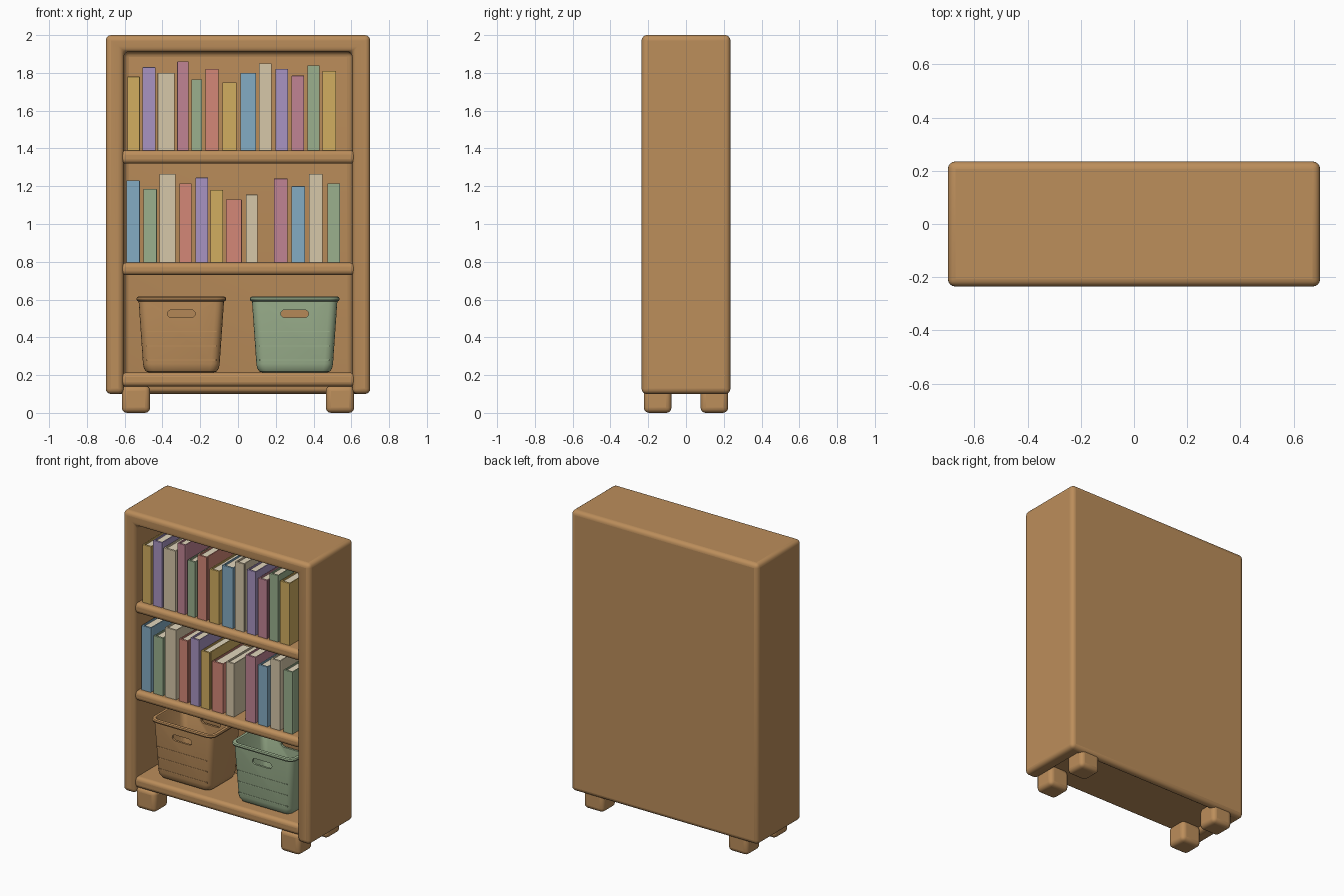
import bpy, bmesh, math
from mathutils import Matrix, Vector

if "Cube" in bpy.data.objects:
    bpy.data.objects.remove(bpy.data.objects["Cube"])


def material(name, r, g, b):
    m = bpy.data.materials.new(name)
    lin = [(c / 255 / 12.92) if c < 10 else ((c / 255 + 0.055) / 1.055) ** 2.4 for c in (r, g, b)]
    m.diffuse_color = (*lin, 1)
    m.use_nodes = True
    m.node_tree.nodes["Principled BSDF"].inputs["Base Color"].default_value = m.diffuse_color
    return m


WOOD = material("wood", 188, 142, 91)
PAPER = material("paper", 226, 214, 188)
COVERS = {
    "yellow": material("yellow", 209, 174, 96),
    "purple": material("purple", 168, 148, 194),
    "cream": material("cream", 214, 199, 168),
    "pink": material("pink", 192, 132, 148),
    "green": material("green", 155, 176, 141),
    "red": material("red", 211, 135, 119),
    "blue": material("blue", 132, 172, 195),
}


def make_object(name, bm, mats, bevel=0.0, segments=3):
    mesh = bpy.data.meshes.new(name)
    bmesh.ops.recalc_face_normals(bm, faces=bm.faces)
    bm.to_mesh(mesh)
    bm.free()
    ob = bpy.data.objects.new(name, mesh)
    bpy.context.collection.objects.link(ob)
    for m in mats:
        mesh.materials.append(m)
    if bevel:
        add_bevel(ob, bevel, segments)
    return ob


def add_bevel(ob, width, segments):
    mod = ob.modifiers.new("rounded_edges", "BEVEL")
    mod.width, mod.segments, mod.limit_method = width, segments, "ANGLE"


def smooth(ob):
    bpy.ops.object.select_all(action="DESELECT")
    ob.select_set(True)
    bpy.context.view_layer.objects.active = ob
    bpy.ops.object.shade_smooth_by_angle(angle=math.radians(35))


def add_box(bm, lo, hi, mat=0):
    lo, hi = Vector(lo), Vector(hi)
    mtx = Matrix.Translation((lo + hi) / 2) @ Matrix.Diagonal((*(hi - lo), 1))
    verts = bmesh.ops.create_cube(bm, size=1, matrix=mtx)["verts"]
    for f in {f for v in verts for f in v.link_faces}:
        f.material_index = mat


def box(name, lo, hi, bevel=0.0, mat=WOOD, segments=4):
    bm = bmesh.new()
    add_box(bm, lo, hi)
    ob = make_object(name, bm, [mat], bevel, segments)
    smooth(ob)
    return ob


def subtract(ob, cutter):
    mod = ob.modifiers.new("cut", "BOOLEAN")
    mod.operation, mod.object, mod.solver = "DIFFERENCE", cutter, "EXACT"
    cutter.hide_render = True
    cutter.hide_viewport = True


def loft(rings, n=5):
    """Closed skin through rounded rectangles given as (half x, half y, z, radius)."""
    bm = bmesh.new()
    loops = []
    for hx, hy, z, r in rings:
        loop = []
        for k, (sx, sy) in enumerate([(1, 1), (-1, 1), (-1, -1), (1, -1)]):
            for i in range(n):
                a = math.pi / 2 * (k + i / (n - 1))
                loop.append(bm.verts.new((sx * (hx - r) + r * math.cos(a),
                                          sy * (hy - r) + r * math.sin(a), z)))
        loops.append(loop)
    for a, b in zip(loops, loops[1:]):
        for i in range(len(a)):
            j = (i + 1) % len(a)
            bm.faces.new((a[i], a[j], b[j], b[i]))
    bm.faces.new(loops[0][::-1])
    bm.faces.new(loops[-1])
    return bm


# Hollow case: sides, top and back in one rounded shell, open below and in front
case = box("case", (-0.70, -0.235, 0.10), (0.70, 0.235, 2.0))
hollow = box("case_cutter", (-0.605, -0.5, -0.2), (0.605, 0.175, 1.912))
subtract(case, hollow)
add_bevel(case, 0.028, 4)

# Shelves and bottom board
for name, z0, z1 in [("upper_shelf", 1.32, 1.39), ("middle_shelf", 0.73, 0.795),
                     ("bottom_board", 0.14, 0.213)]:
    box(name, (-0.62, -0.228, z0), (0.62, 0.19, z1), 0.024)

# Feet
for sx in (-1, 1):
    for sy in (-1, 1):
        x, y = sx * 0.54, sy * 0.15
        box("foot", (x - 0.075, y - 0.073, 0), (x + 0.075, y + 0.073, 0.145), 0.028)

# Books: (colour, left, right, top)
UPPER = [("yellow", -.585, -.52, 1.78), ("purple", -.505, -.437, 1.83), ("cream", -.425, -.336, 1.80),
         ("pink", -.322, -.262, 1.86), ("green", -.246, -.19, 1.765), ("red", -.172, -.103, 1.82),
         ("yellow", -.082, -.008, 1.75), ("blue", .013, .095, 1.80), ("cream", .111, .178, 1.85),
         ("purple", .198, .265, 1.82), ("pink", .283, .35, 1.785), ("green", .368, .432, 1.84),
         ("yellow", .447, .52, 1.81)]
LOWER = [("blue", -.59, -.52, 1.23), ("green", -.50, -.43, 1.185), ("cream", -.415, -.33, 1.265),
         ("red", -.31, -.245, 1.215), ("purple", -.225, -.158, 1.245), ("yellow", -.145, -.08, 1.18),
         ("red", -.063, .02, 1.13), ("cream", .042, .104, 1.155), ("pink", .19, .263, 1.24),
         ("blue", .283, .355, 1.20), ("cream", .375, .447, 1.265), ("green", .473, .54, 1.215)]


def book(color, x0, x1, z0, z1, y0=-0.19, y1=0.14, t=0.008):
    bm = bmesh.new()
    add_box(bm, (x0, y0, z0), (x1, y0 + 0.014, z1))
    add_box(bm, (x0, y0 + 0.014, z0), (x0 + t, y1, z1))
    add_box(bm, (x1 - t, y0 + 0.014, z0), (x1, y1, z1))
    add_box(bm, (x0 + t, y0 + 0.014, z0 + 0.004), (x1 - t, y1 - 0.008, z1 - 0.01), 1)
    make_object(color + "_book", bm, [COVERS[color], PAPER], 0.002, 2)


for row, base in ((UPPER, 1.388), (LOWER, 0.793)):
    for color, x0, x1, top in row:
        book(color, x0, x1, base, top)


# Storage baskets with a rolled rim, handle slots and thin ribs
def basket(name, x, mat):
    place = Matrix.Translation((x, -0.01, 0))
    bm = loft([(.165, .115, .213, .03), (.187, .137, .219, .04), (.198, .148, .235, .045),
               (.203, .153, .26, .045), (.226, .163, .59, .045), (.235, .172, .594, .05),
               (.238, .175, .603, .05), (.235, .172, .612, .05), (.228, .165, .615, .045),
               (.216, .153, .613, .035), (.212, .149, .605, .035), (.189, .139, .25, .035),
               (.175, .125, .232, .03)])
    bm.transform(place)
    ob = make_object(name, bm, [mat])
    slot = loft([(.073, .02, -.3, .0199), (.073, .02, .3, .0199)])
    slot.transform(place @ Matrix.Translation((0, 0, .525)) @ Matrix.Rotation(math.pi / 2, 4, "X"))
    subtract(ob, make_object(name + "_slot_cutter", slot, [mat]))
    smooth(ob)
    ribs = bmesh.new()
    for z in (.28, .355, .43):
        hy = .153 + .01 * (z - .26) / .33
        for s in (-1, 1):
            ys = sorted((s * (hy - .004), s * (hy + .002)))
            add_box(ribs, (-.185, ys[0], z - .003), (.185, ys[1], z + .003))
    ribs.transform(place)
    make_object(name + "_ribs", ribs, [mat])


basket("brown_basket", -0.30, WOOD)
basket("green_basket", 0.30, COVERS["green"])
